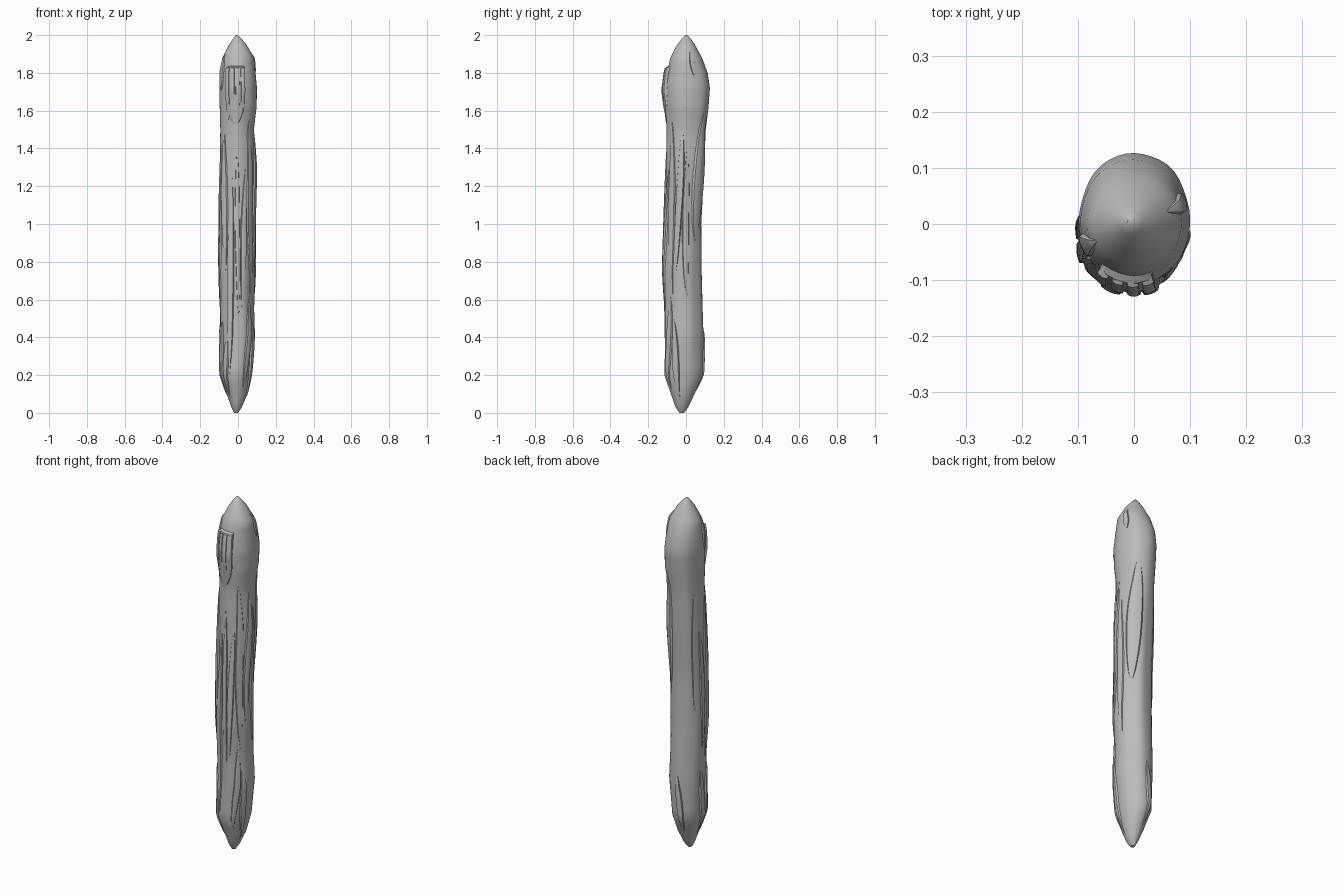
import bpy, bmesh, math
from math import sin, cos, pi, radians

cube = bpy.data.objects.get("Cube")
if cube:
    bpy.data.objects.remove(cube, do_unlink=True)

grey = bpy.data.materials.new("stone grey")
grey.use_nodes = True
grey.diffuse_color = (0.5, 0.5, 0.5, 1)
grey.node_tree.nodes["Principled BSDF"].inputs["Base Color"].default_value = (0.5, 0.5, 0.5, 1)

# Silhouette: height, x min, x max, y min, y max
PROFILE = [
    (0.00, -.02, .00, -.035, -.01), (0.03, -.035, .02, -.055, .012),
    (0.10, -.06, .05, -.08, .045), (0.20, -.09, .07, -.115, .088),
    (0.40, -.095, .09, -.112, .093), (0.55, -.097, .085, -.112, .088),
    (0.75, -.10, .09, -.122, .082), (1.00, -.098, .085, -.112, .08),
    (1.30, -.097, .093, -.102, .097), (1.50, -.093, .083, -.10, .105),
    (1.62, -.096, .098, -.108, .12), (1.72, -.098, .10, -.11, .127),
    (1.80, -.095, .093, -.10, .115), (1.88, -.083, .085, -.082, .085),
    (1.95, -.047, .045, -.047, .047), (1.985, -.024, .015, -.018, .022),
    (2.00, -.012, -.003, -.002, .008),
]


def extents(z):
    for lo, hi in zip(PROFILE, PROFILE[1:]):
        if z <= hi[0]:
            t = (z - lo[0]) / (hi[0] - lo[0])
            return [a + (b - a) * t for a, b in zip(lo[1:], hi[1:])]
    return PROFILE[-1][1:]


def surface(angle, z, lift=0.0):
    """Point on the rod at an angle (0 is +x) and height."""
    x0, x1, y0, y1 = extents(z)
    rx, ry = (x1 - x0) / 2, (y1 - y0) / 2
    # shallow irregular flutes that vanish at the tips
    flute = 1 + 0.022 * sin(pi * z / 2) * (sin(5 * angle + 2 * z) + 0.6 * sin(8 * angle - 3 * z))
    return ((x0 + x1) / 2 + (rx * flute + lift) * cos(angle),
            (y0 + y1) / 2 + (ry * flute + lift) * sin(angle), z)


def finish(name, bm, limit):
    bmesh.ops.recalc_face_normals(bm, faces=bm.faces)
    mesh = bpy.data.meshes.new(name)
    bm.to_mesh(mesh)
    bm.free()
    mesh.materials.append(grey)
    obj = bpy.data.objects.new(name, mesh)
    bpy.context.collection.objects.link(obj)
    bpy.ops.object.select_all(action='DESELECT')
    obj.select_set(True)
    bpy.context.view_layer.objects.active = obj
    bpy.ops.object.shade_smooth_by_angle(angle=radians(limit))


def bridge(bm, a, b, closed=False):
    n = len(a)
    for i in range(n if closed else n - 1):
        j = (i + 1) % n
        bm.faces.new((a[i], a[j], b[j], b[i]))


def rod():
    bm = bmesh.new()
    heights = sorted({p[0] for p in PROFILE} | {round(0.05 * i, 2) for i in range(1, 39)})
    rings = [[bm.verts.new(surface(2 * pi * i / 40, z)) for i in range(40)] for z in heights]
    for a, b in zip(rings, rings[1:]):
        bridge(bm, a, b, True)
    bm.faces.new(rings[0][::-1])
    bm.faces.new(rings[-1])
    finish("rod_body", bm, 50)


def flake(name, degrees, half, z0, z1, lift, blunt=False, lean=0):
    """Raised sliver with buried edges; a blunt one ends in a ledge at the top."""
    bm = bmesh.new()
    rows, cols = 14, 7
    grid = []
    for r in range(rows):
        t = r / (rows - 1)
        width = math.sqrt(min(1, 4 * t)) if blunt else sin(pi * t) ** 0.6
        height = lift * min(1, 2 * t) if blunt else lift * sin(pi * t) ** 0.5
        row = []
        for c in range(cols):
            u = 2 * c / (cols - 1) - 1
            a = radians(degrees + lean * (t - 0.5) + u * half * max(width, 0.05))
            edge = abs(u) == 1
            row.append(bm.verts.new(surface(a, z0 + (z1 - z0) * t,
                                            -0.006 if edge else height * (1 - 0.3 * u * u))))
        grid.append(row)
    for a, b in zip(grid, grid[1:]):
        bridge(bm, a, b)
    if blunt:
        z = z1 + 0.012
        cap = [bm.verts.new(surface(math.atan2(v.co.y, v.co.x), z, -0.008)) for v in grid[-1]]
        bridge(bm, grid[-1], cap)
    finish(name, bm, 35)


rod()

# Fluted shelf high on the front
flake("front_shelf", 262, 35, 1.52, 1.83, .012, True)
for i, d in enumerate((238, 254, 269, 284)):
    flake(f"shelf_rib_{i + 1}", d, 8, 1.55 + .03 * (i % 2), 1.825, .018, True)

# Long split layers: angle, half width, bottom, top, lift, lean
LAYERS = [
    (248, 15, .2, 1.25, .009, 8), (272, 10, .5, 1.4, .008, -8),
    (292, 12, .55, 1.3, .009, 10), (318, 16, .6, 1.55, .008, -12),
    (345, 14, .75, 1.5, .008, 8), (8, 13, .6, 1.4, .008, -8),
    (225, 14, .75, 1.5, .009, -10), (200, 14, .5, 1.45, .008, 8),
    (175, 12, .55, 1.3, .008, -8), (150, 14, .8, 1.5, .006, 10),
    (50, 30, .9, 1.6, .009, 12),
]
for i, (d, w, a, b, h, lean) in enumerate(LAYERS):
    flake(f"split_layer_{i + 1}", d, w, a, b, h, lean=lean)

# Short chips around the lower end
for i, (d, a, b) in enumerate([(310, .12, .62), (335, .06, .5), (205, .1, .5),
                               (180, .08, .48), (228, .08, .42), (100, .1, .45)]):
    flake(f"lower_chip_{i + 1}", d, 13, a, b, .01, lean=14 * (-1) ** i)

# Small corner chips near the upper end
flake("left_upper_chip", 20, 12, 1.78, 1.92, .008)
flake("right_upper_chip", 205, 14, 1.7, 1.9, .008)
